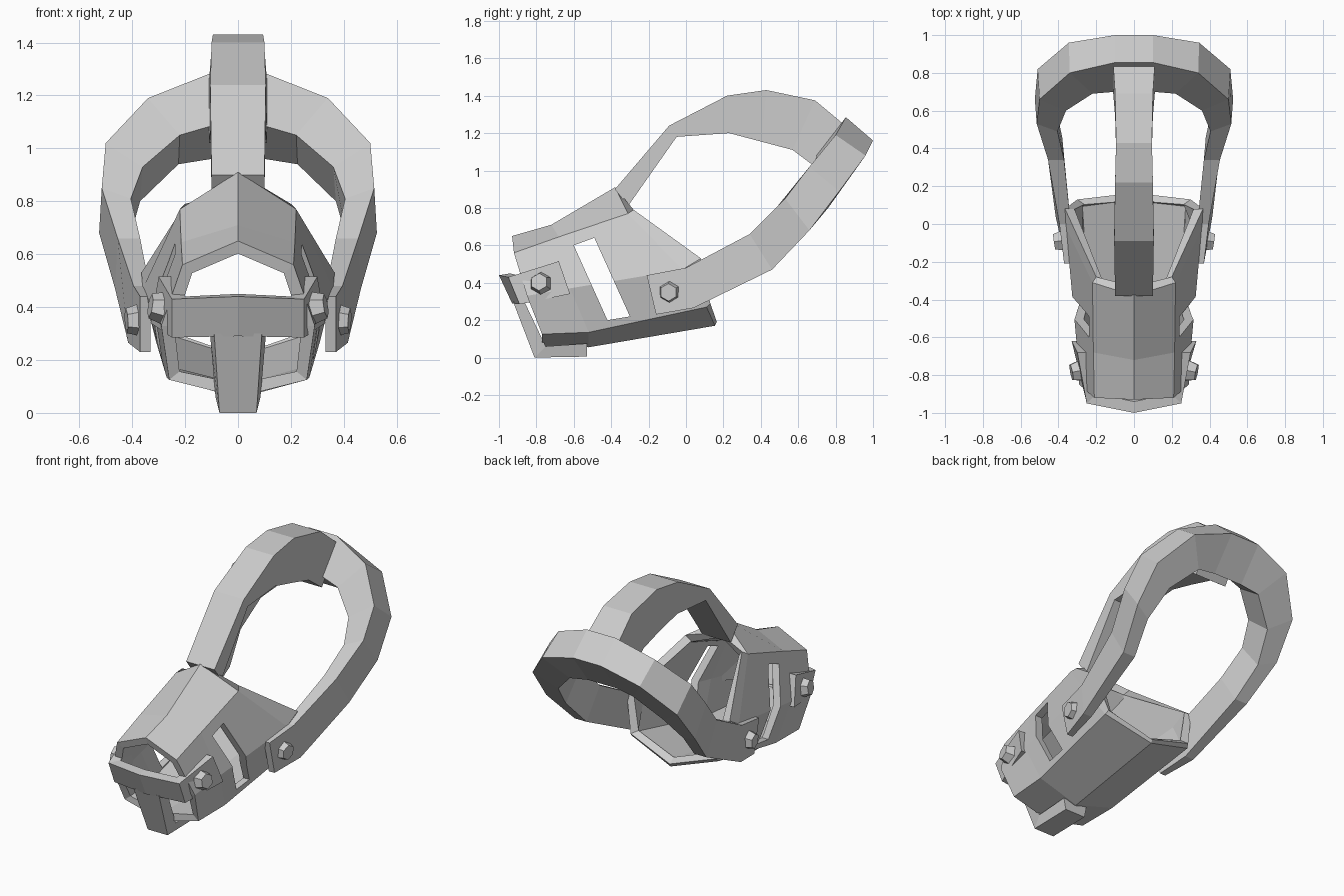
import bpy
import bmesh
from mathutils import Vector

if "Cube" in bpy.data.objects:
    bpy.data.objects.remove(bpy.data.objects["Cube"], do_unlink=True)

grey = bpy.data.materials.new("plain grey")
grey.use_nodes = True
colour = (0.6, 0.6, 0.6, 1)
grey.diffuse_color = colour
grey.node_tree.nodes["Principled BSDF"].inputs["Base Color"].default_value = colour


def finish(name, bm, recalc=True):
    if recalc:
        bmesh.ops.recalc_face_normals(bm, faces=bm.faces)
    mesh = bpy.data.meshes.new(name)
    bm.to_mesh(mesh)
    bm.free()
    mesh.materials.append(grey)
    obj = bpy.data.objects.new(name, mesh)
    bpy.context.collection.objects.link(obj)
    return obj


def loft(name, sections, capped=True):
    """Skin closed cross-sections one after another."""
    bm = bmesh.new()
    rings = [[bm.verts.new(p) for p in s] for s in sections]
    n = len(rings[0])
    for a, b in zip(rings, rings[1:]):
        for j in range(n):
            k = (j + 1) % n
            bm.faces.new((a[j], a[k], b[k], b[j]))
    if capped:
        bm.faces.new(rings[0])
        bm.faces.new(rings[-1])
    return finish(name, bm, capped)


def flip(p):
    return (-p[0], p[1], p[2])


def side_band(name, half):
    """Band running round both sides: upper edge, lower edge, inward offset."""
    right = []
    for upper, lower, inward in half:
        u, l, d = Vector(upper), Vector(lower), Vector(inward)
        right.append([u, l, l + d, u + d])
    left = [[flip(p) for p in s] for s in reversed(right) if s[0].x > 0]
    return loft(name, right + left)


def middle_band(name, stations, flare=0):
    """Band along the centre plane: outer (y, z), inner (y, z), half width."""
    return loft(name, [[(-w, *o), (w, *o), (w + flare, *i), (-w - flare, *i)]
                       for o, i, w in stations])


def apply(obj, mod):
    bpy.context.view_layer.objects.active = obj
    bpy.ops.object.modifier_apply(modifier=mod.name)


# Muzzle shell: ridge, roof corner, cheek, floor corner, keel at each station
stations = [
    [(0, -.93, .65), (.21, -.92, .56), (.29, -.85, .33), (.26, -.77, .125), (0, -.77, .06)],
    [(0, -.72, .71), (.215, -.68, .645), (.305, -.62, .37), (.27, -.52, .135), (0, -.52, .055)],
    [(0, -.38, .91), (.22, -.31, .77), (.36, -.02, .47), (.31, .11, .27), (0, .155, .17)],
    [(0, -.33, .84), (.20, -.28, .79), (.365, .08, .53), (.30, .13, .29), (0, .165, .19)],
]
shell = loft("muzzle_shell", [s + [flip(p) for p in s[3:0:-1]] for s in stations], False)
wall = shell.modifiers.new("wall", "SOLIDIFY")
wall.thickness = 0.05
wall.offset = -1
apply(shell, wall)

# Slanted vent slot through both cheeks
slot = [(-.60, .60), (-.49, .64), (-.30, .22), (-.42, .20)]
cutter = loft("slot_cutter", [[(x, y, z) for y, z in slot] for x in (-1, 1)])
cutter.hide_render = True
cut = shell.modifiers.new("slots", "BOOLEAN")
cut.operation = "DIFFERENCE"
cut.solver = "EXACT"
cut.object = cutter
apply(shell, cut)
bpy.data.objects.remove(cutter, do_unlink=True)

# Bar wrapped round the nose opening
side_band("nose_bar", [
    ((.30, -.68, .515), (.33, -.62, .34), (-.05, 0, 0)),
    ((.25, -.95, .43), (.25, -.89, .285), (-.05, .05, .01)),
    ((0, -1, .44), (0, -.93, .29), (0, .06, .01)),
])

# Upright chin bar folding under the floor
middle_band("chin_bar", [
    ((-.925, .30), (-.86, .29), .09),
    ((-.81, 0), (-.75, .06), .07),
    ((-.53, .005), (-.53, .075), .07),
], flare=.015)

# Strap over the crown
middle_band("crown_strap", [
    ((-.38, .90), (-.31, .81), .1),
    ((-.09, 1.24), (-.05, 1.18), .105),
    ((.22, 1.40), (.23, 1.20), .1),
    ((.43, 1.43), (.40, 1.155), .095),
    ((.69, 1.375), (.57, 1.11), .1),
    ((.84, 1.25), (.69, 1.02), .11),
])

# Strap round the back of the head
side_band("head_strap", [
    ((.37, -.21, .44), (.37, -.16, .23), (-.04, 0, 0)),
    ((.395, 0, .48), (.415, .04, .265), (-.06, 0, 0)),
    ((.455, .34, .66), (.465, .46, .47), (-.085, 0, 0)),
    ((.515, .53, .85), (.525, .66, .68), (-.11, -.04, -.04)),
    ((.50, .66, 1.02), (.51, .82, .89), (-.14, -.06, -.09)),
    ((.34, .80, 1.19), (.345, .96, 1.08), (-.12, -.11, -.14)),
    ((.10, .855, 1.285), (.10, 1, 1.16), (0, -.155, -.2)),
])

# Tapered hexagonal bolts on both straps
for place, centre, axis in (("nose", (.305, -.78, .40), (1, -.2, .15)),
                            ("cheek", (.395, -.09, .35), (1, -.15, -.05))):
    for side, sign in (("left", 1), ("right", -1)):
        bm = bmesh.new()
        bmesh.ops.create_cone(bm, cap_ends=True, segments=6, radius1=.063,
                              radius2=.047, depth=.055)
        bolt = finish(f"{place}_bolt_{side}", bm)
        bolt.location = (sign * centre[0], centre[1], centre[2])
        direction = Vector((sign * axis[0], axis[1], axis[2]))
        bolt.rotation_euler = direction.to_track_quat("Z", "Y").to_euler()
